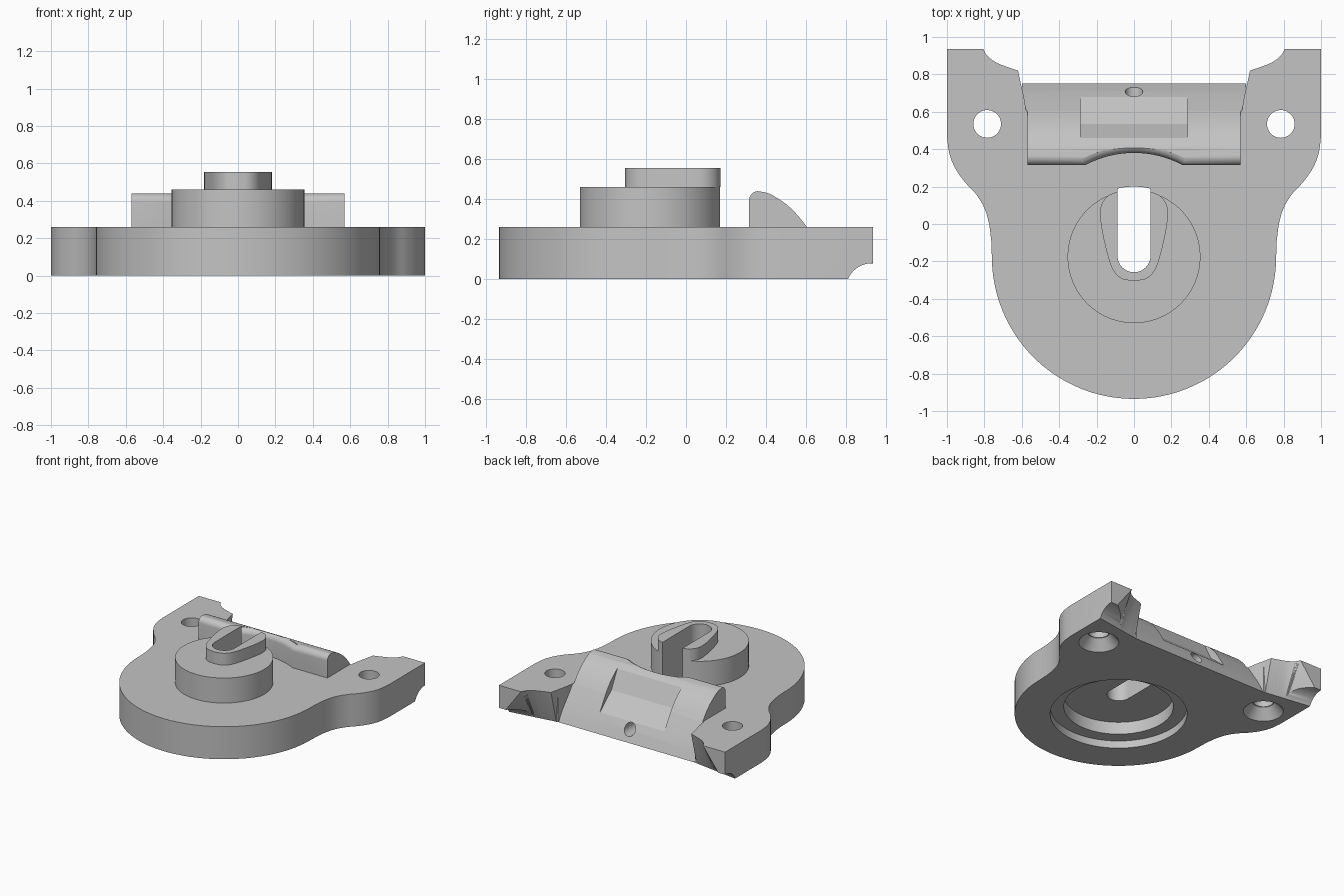
import bpy, bmesh, math
from mathutils import Matrix, Vector

if "Cube" in bpy.data.objects:
    bpy.data.objects.remove(bpy.data.objects["Cube"])

grey = bpy.data.materials.new("plain_grey")
grey.use_nodes = True
COLOUR = (0.55, 0.55, 0.55, 1)
grey.diffuse_color = COLOUR
grey.node_tree.nodes["Principled BSDF"].inputs["Base Color"].default_value = COLOUR

FRAME_Z = Matrix.Identity(4)
# profile (a, b) lies in y, z and is extruded along x
FRAME_X = Matrix(((0, 0, 1, 0), (1, 0, 0, 0), (0, 1, 0, 0), (0, 0, 0, 1)))


def finish(name, bm):
    bmesh.ops.recalc_face_normals(bm, faces=bm.faces)
    mesh = bpy.data.meshes.new(name)
    bm.to_mesh(mesh)
    bm.free()
    mesh.materials.append(grey)
    ob = bpy.data.objects.new(name, mesh)
    bpy.context.collection.objects.link(ob)
    return ob


def prism(name, points, low, high, frame=FRAME_Z, shape=None):
    bm = bmesh.new()
    face = bm.faces.new([bm.verts.new((a, b, low)) for a, b in points])
    new = bmesh.ops.extrude_face_region(bm, geom=[face])["geom"]
    bmesh.ops.translate(bm, vec=(0, 0, high - low),
                        verts=[v for v in new if isinstance(v, bmesh.types.BMVert)])
    bmesh.ops.transform(bm, matrix=frame, verts=bm.verts)
    if shape:
        shape(bm)
    return finish(name, bm)


def cylinder(name, start, end, r1, r2=None, sides=64):
    a, b = Vector(start), Vector(end)
    turn = (b - a).to_track_quat("Z", "Y").to_matrix().to_4x4()
    bm = bmesh.new()
    bmesh.ops.create_cone(bm, cap_ends=True, segments=sides, radius1=r1,
                          radius2=r1 if r2 is None else r2, depth=(b - a).length,
                          matrix=Matrix.Translation((a + b) / 2) @ turn)
    return finish(name, bm)


def lathe(name, profile, cy, sides=128):
    """Solid of revolution from (radius, z) rings, closed by flat caps."""
    bm = bmesh.new()
    angles = [2 * math.pi * i / sides for i in range(sides)]
    rings = [[bm.verts.new((r * math.cos(t), cy + r * math.sin(t), z)) for t in angles]
             for r, z in profile]
    for low, high in zip(rings, rings[1:]):
        for i in range(sides):
            j = (i + 1) % sides
            bm.faces.new((low[i], low[j], high[j], high[i]))
    bm.faces.new(rings[0])
    bm.faces.new(rings[-1])
    return finish(name, bm)


def arc(cx, cy, r, start, end, n):
    steps = [math.radians(start + (end - start) * i / n) for i in range(n + 1)]
    return [(cx + r * math.cos(t), cy + r * math.sin(t)) for t in steps]


def smooth_path(points, n=5):
    """Catmull-Rom curve through the points."""
    p = [Vector(q) for q in points]
    p = [2 * p[0] - p[1]] + p + [2 * p[-1] - p[-2]]
    out = []
    for a, b, c, d in zip(p, p[1:], p[2:], p[3:]):
        for i in range(n):
            t = i / n
            out.append(tuple(0.5 * (2 * b + (c - a) * t + (2*a - 5*b + 4*c - d) * t * t
                                    + (3*b - a - 3*c + d) * t ** 3)))
    return out + [tuple(p[-2])]


def mirrored(right):
    return right + [(-x, y) for x, y in reversed(right) if abs(x) > 1e-5]


def boolean(ob, others, operation="DIFFERENCE"):
    bpy.context.view_layer.objects.active = ob
    for other in others:
        mod = ob.modifiers.new("cut", "BOOLEAN")
        mod.operation, mod.object, mod.solver = operation, other, "EXACT"
        bpy.ops.object.modifier_apply(modifier=mod.name)


def undercut_ears(bm):
    """Slope the inner ear walls forward toward the underside."""
    walls = set()
    for v in bm.verts:
        if v.co.z < 0.01 and v.co.y > 0.75 and abs(v.co.x) < 0.9:
            v.co.y = min(v.co.y, 0.75 + 0.15 * (abs(v.co.x) - 0.6))
            walls.update(f for f in v.link_faces if len(f.verts) == 4)
    for f in walls:
        # split from the upper inner corner to the lower outer one
        low = max((v for v in f.verts if v.co.z < 0.01), key=lambda v: abs(v.co.x))
        high = min((v for v in f.verts if v.co.z > 0.01), key=lambda v: abs(v.co.x))
        bmesh.utils.face_split(f, low, high)


CY = -0.175     # centre of the round body
TOP = 0.26      # plate thickness

# Base plate: round front, flared shoulders and two rear ears
side = arc(0, CY, 0.76, -90, 0, 32)
side += smooth_path([(0.763, -0.09), (0.775, 0), (0.8, 0.085), (0.845, 0.16), (0.905, 0.225),
                     (0.957, 0.3), (0.988, 0.38), (1, 0.47)])
side += [(1, 0.935)]
side += smooth_path([(0.805, 0.935), (0.785, 0.9), (0.73, 0.86), (0.62, 0.82)], 4)
side += smooth_path([(0.605, 0.75), (0.585, 0.66), (0.572, 0.56)], 3)
side += [(0.572, 0.45)]
base = prism("base_plate", mirrored(side), 0, TOP, shape=undercut_ears)

# Rear slope between the ears, and the rounded bar that continues it upward
slope = [(0.4, 0), (0.4, TOP), (0.605, TOP), (0.66, 0.172), (0.71, 0.085), (0.75, 0)]
wedge = prism("rear_slope", slope, -0.6, 0.6, FRAME_X)
boolean(base, [wedge], "UNION")
crown = smooth_path([(0.36, 0.44), (0.41, 0.43), (0.46, 0.403), (0.51, 0.367),
                     (0.56, 0.317), (0.605, TOP)], 4)
bar_profile = [(0.315, TOP)] + arc(0.36, 0.395, 0.045, 180, 100, 6) + crown
bar = prism("hinge_bar", bar_profile, -0.57, 0.57, FRAME_X)

# Round boss and the raised collar on it
boss = cylinder("round_boss", (0, CY, TOP), (0, CY, 0.46), 0.355, sides=96)
collar_side = smooth_path([(0, -0.305), (0.07, -0.29), (0.12, -0.23), (0.16, -0.09),
                           (0.18, 0.03), (0.175, 0.1), (0.14, 0.15), (0.09, 0.172)])
collar = prism("slot_collar", mirrored(collar_side + [(0, 0.175)]), 0.46, 0.555)

# Cutters
slot = prism("slot_cutter", arc(0, -0.17, 0.088, 180, 360, 20)
             + arc(0, CY, 0.375, 76.4, 103.6, 8), -0.1, 0.7)
recess = [cylinder("recess_cutter", (0, CY, -0.1), (0, CY, z), r, sides=96)
          for r, z in ((0.5, 0.06), (0.4, 0.16))]
pin_hole = cylinder("pin_cutter", (0, 0.25, 0.087), (0, 0.9, 0.087), 0.047, sides=32)
pocket = prism("pocket_cutter", [(0.46, 0.403), (0.535, 0.26), (0.68, 0.137),
                                 (0.8, 0.3), (0.6, 0.6)], -0.285, 0.285, FRAME_X)
# clearance round the boss, flared so the bar keeps its rounded front edge
flare = arc(0.6, 0.39, 0.045, 180, 100, 6)
clearance = lathe("clearance_cutter", [(0.555, 0.2)] + flare + [(0.6, 0.7)], CY)
ear_cuts = []
for s in (-1, 1):
    x, y = s * 0.785, 0.535
    ear_cuts += [
        cylinder("screw_cutter", (x, y, -0.1), (x, y, 0.4), 0.074, sides=40),
        cylinder("sink_cutter", (x, y, -0.01), (x, y, 0.08), 0.155, 0.08, 40),
        cylinder("ear_cutter", (s * 0.612, 0.872, -0.05), (s * 1.1, 0.945, -0.05), 0.13)]

boolean(base, recess + [slot, pin_hole, pocket] + ear_cuts)
boolean(bar, [clearance, pocket])
boolean(boss, [slot])
boolean(collar, [slot])

for ob in [wedge, slot, pin_hole, pocket, clearance] + recess + ear_cuts:
    bpy.data.objects.remove(ob)

# Smooth the curved walls, keeping edges sharp
bpy.ops.object.select_all(action="DESELECT")
for ob in (base, bar, boss, collar):
    ob.select_set(True)
bpy.context.view_layer.objects.active = base
bpy.ops.object.shade_smooth_by_angle(angle=math.radians(30))
